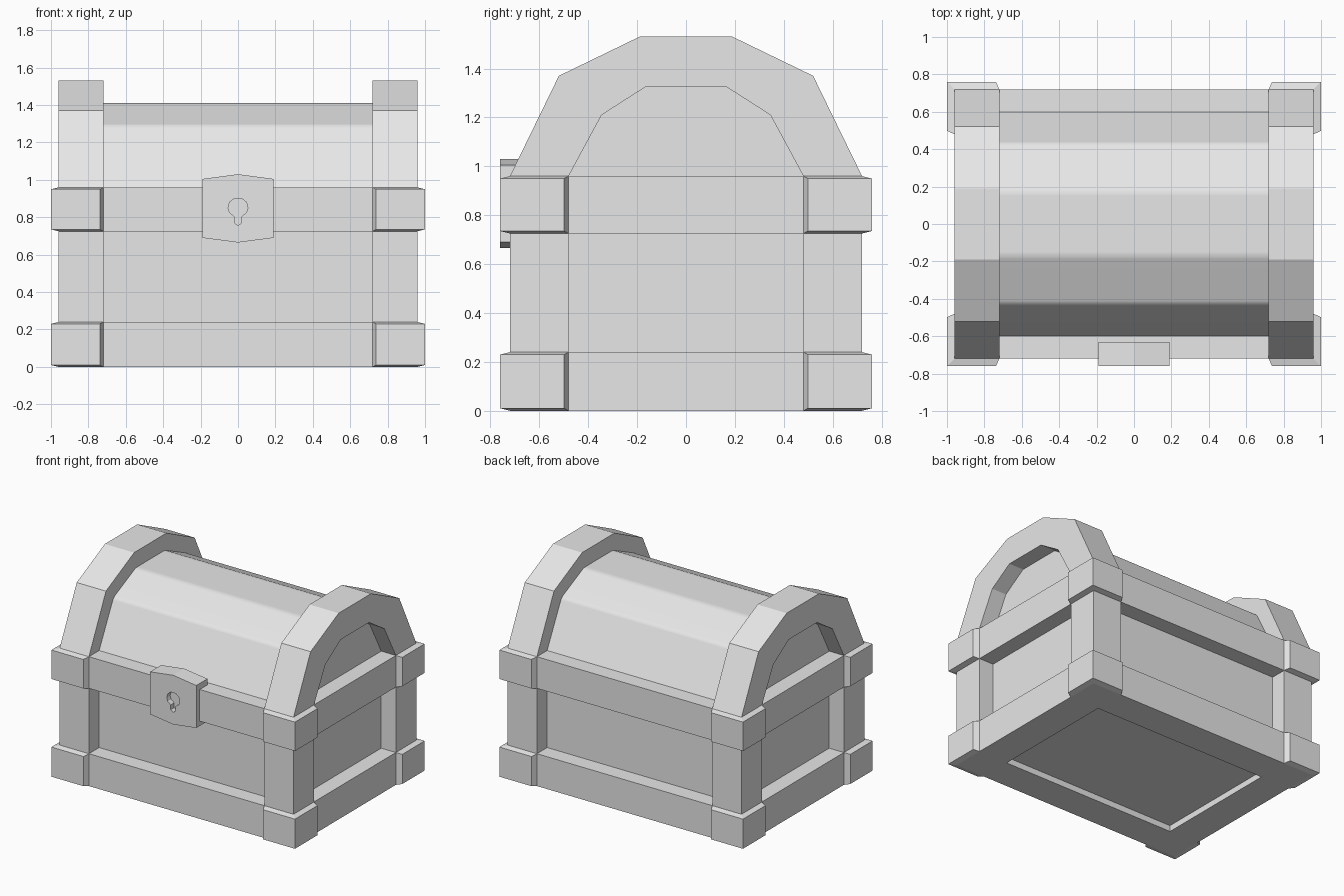
import bpy, bmesh, math

cube = bpy.data.objects.get("Cube")
if cube:
    bpy.data.objects.remove(cube, do_unlink=True)

grey = bpy.data.materials.new("plain_grey")
grey.use_nodes = True
grey.diffuse_color = (0.8, 0.8, 0.8, 1)
grey.node_tree.nodes["Principled BSDF"].inputs["Base Color"].default_value = (0.8, 0.8, 0.8, 1)

# Shared layout: frame outer and inner faces, panel faces
XO, XI, XP = 0.96, 0.72, 0.84
YO, YI, YP = 0.72, 0.48, 0.60
LOW, MID, RIM = 0.24, 0.725, 0.96


def finish(name, bm):
    bmesh.ops.recalc_face_normals(bm, faces=bm.faces)
    mesh = bpy.data.meshes.new(name)
    bm.to_mesh(mesh)
    bm.free()
    mesh.materials.append(grey)
    obj = bpy.data.objects.new(name, mesh)
    bpy.context.collection.objects.link(obj)
    return obj


def loft(name, rings):
    """Skin matching rings of points and cap both ends."""
    bm = bmesh.new()
    rows = [[bm.verts.new(p) for p in ring] for ring in rings]
    for a, b in zip(rows, rows[1:]):
        for i in range(len(a)):
            j = (i + 1) % len(a)
            bm.faces.new((a[i], a[j], b[j], b[i]))
    bm.faces.new(rows[0])
    bm.faces.new(rows[-1])
    bmesh.ops.remove_doubles(bm, verts=bm.verts, dist=0.0005)
    return finish(name, bm)


def box(name, x0, x1, y0, y1, z0, z1):
    base = [(x0, y0), (x1, y0), (x1, y1), (x0, y1)]
    return loft(name, [[(x, y, z) for x, y in base] for z in (z0, z1)])


def along_x(name, profile, x0, x1):
    return loft(name, [[(x, y, z) for y, z in profile] for x in (x0, x1)])


def along_y(name, profile, y0, y1):
    return loft(name, [[(x, y, z) for x, z in profile] for y in (y0, y1)])


def mirrored(half):
    """Close a half outline by reflecting it across the middle."""
    return half + [(-a, b) for a, b in reversed(half) if a > 0]


# Inset body panels
box("body_panels", -XP, XP, -YP, YP, 0.045, RIM)

# Horizontal rails between the posts
for level, z0, z1 in (("lower", 0, LOW), ("upper", MID, RIM)):
    for side, s in (("front", -1), ("back", 1)):
        box(f"{level}_{side}_rail", -XI, XI, *sorted((s * YI, s * YO)), z0, z1)
    for side, s in (("right", -1), ("left", 1)):
        box(f"{level}_{side}_rail", *sorted((s * XI, s * XO)), -YI, YI, z0, z1)


# Corner posts with raised, chamfered caps at both rail levels
def post_ring(sx, sy, z, out):
    slope = out * 0.45
    pts = [(XI, YI), (XO, YI), (XO + out, YI + slope), (XO + out, YO + out),
           (XI + slope, YO + out), (XI, YO)]
    return [(sx * x, sy * y, z) for x, y in pts]


CAP, EDGE = 0.04, 0.01
for fb, sy in (("front", -1), ("back", 1)):
    for lr, sx in (("right", -1), ("left", 1)):
        rings = []
        for z0, z1 in ((0, LOW), (MID, RIM)):
            for z, out in ((z0, 0), (z0 + EDGE, CAP), (z1 - EDGE, CAP), (z1, 0)):
                rings.append(post_ring(sx, sy, z, out))
        loft(f"{fb}_{lr}_corner_post", rings)

# Faceted lid with softly bevelled long edges
lid_half = [(YP, RIM), (0.43, 1.29), (0.17, 1.41)]
lid = along_x("lid", mirrored(lid_half), -XP, XP)
bm = bmesh.new()
bm.from_mesh(lid.data)
long_edges = [e for e in bm.edges
              if abs(e.verts[0].co.x - e.verts[1].co.x) > 1 and e.verts[0].co.z > 1]
bmesh.ops.bevel(bm, geom=long_edges, offset=0.02, segments=3, profile=0.5, affect='EDGES')
bm.to_mesh(lid.data)
bm.free()
bpy.context.view_layer.objects.active = lid
lid.select_set(True)
bpy.ops.object.shade_smooth_by_angle(angle=math.radians(30))
lid.select_set(False)
lid.modifiers.new("weighted", 'WEIGHTED_NORMAL').keep_sharp = True

# Heavy arches at both lid ends
outer = mirrored([(YO, RIM), (0.52, 1.37), (0.19, 1.53)])
inner = mirrored([(YI, RIM), (0.345, 1.21), (0.165, 1.325)])
for side, s in (("right", -1), ("left", 1)):
    bm = bmesh.new()
    rows = [[bm.verts.new((s * x, y, z)) for y, z in prof]
            for prof, x in ((outer, XI), (outer, XO), (inner, XO), (inner, XI))]
    for k in range(4):
        a, b = rows[k], rows[(k + 1) % 4]
        for i in range(len(a) - 1):
            bm.faces.new((a[i], a[i + 1], b[i + 1], b[i]))
    for end in (0, -1):
        bm.faces.new([r[end] for r in rows])
    finish(f"{side}_lid_arch", bm)

# Lock plate with a keyhole recess
plate = along_y("lock_plate",
                mirrored([(0, 0.665), (0.19, 0.69), (0.19, 1.005), (0, 1.03)]), -0.76, -0.63)
keyhole = mirrored([(0, 0.755), (0.02, 0.77), (0.02, 0.805), (0.045, 0.825),
                    (0.053, 0.85), (0.045, 0.88), (0.02, 0.9)])
cutter = along_y("keyhole_cutter", keyhole, -0.80, -0.72)
cutter.hide_render = True
cut = plate.modifiers.new("keyhole", 'BOOLEAN')
cut.operation = 'DIFFERENCE'
cut.solver = 'EXACT'
cut.object = cutter
bpy.context.view_layer.objects.active = plate
plate.select_set(True)
bpy.ops.object.modifier_apply(modifier=cut.name)
bpy.data.objects.remove(cutter, do_unlink=True)
